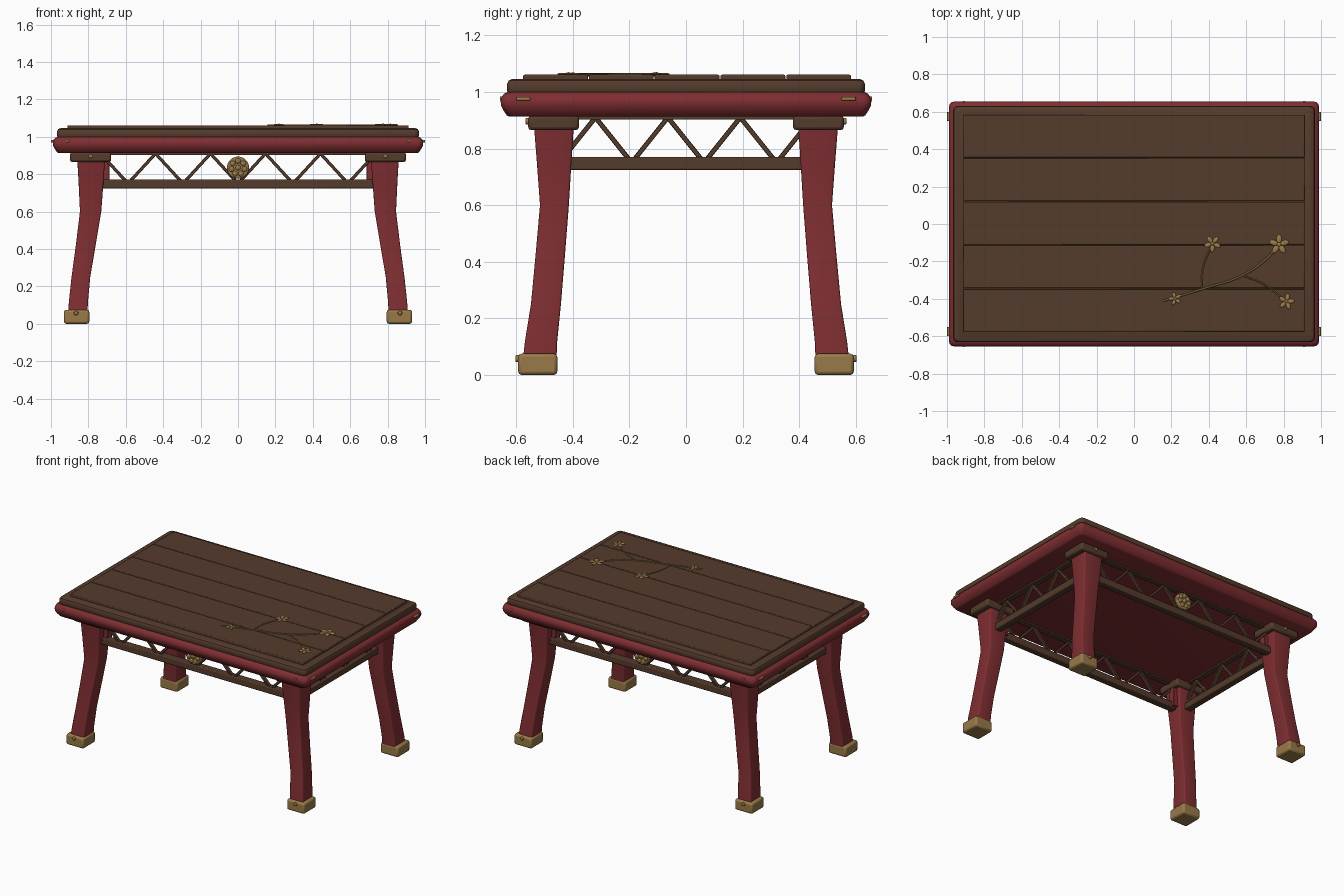
import bpy, bmesh, math
from mathutils import Vector, Matrix

if "Cube" in bpy.data.objects:
    bpy.data.objects.remove(bpy.data.objects["Cube"])


def mat(name, c):
    m = bpy.data.materials.new(name)
    m.diffuse_color = (*c, 1)
    m.use_nodes = True
    m.node_tree.nodes["Principled BSDF"].inputs["Base Color"].default_value = m.diffuse_color
    return m


RED = mat("red lacquer", (0.21, 0.027, 0.031))
WOOD = mat("dark wood", (0.09, 0.044, 0.025))
BRASS = mat("brass", (0.32, 0.195, 0.065))
DULL = mat("dull gold", (0.19, 0.12, 0.045))


def finish(bm, name, m, bevel=0.0, seg=2):
    bmesh.ops.recalc_face_normals(bm, faces=bm.faces[:])
    me = bpy.data.meshes.new(name)
    bm.to_mesh(me)
    bm.free()
    ob = bpy.data.objects.new(name, me)
    bpy.context.collection.objects.link(ob)
    me.materials.append(m)
    if bevel:
        b = ob.modifiers.new("bevel", 'BEVEL')
        b.width, b.segments, b.limit_method = bevel, seg, 'ANGLE'
    bpy.ops.object.select_all(action='DESELECT')
    ob.select_set(True)
    bpy.context.view_layer.objects.active = ob
    bpy.ops.object.shade_smooth_by_angle(angle=math.radians(35))
    return ob


def box(name, m, c, size, bevel=0.006):
    bm = bmesh.new()
    bmesh.ops.create_cube(bm, size=1)
    for v in bm.verts:
        v.co = Vector(c) + Vector(a * b for a, b in zip(v.co, size))
    return finish(bm, name, m, bevel)


def loft(name, m, sections, r):
    """Rounded-rectangle sections: (z, centre x, centre y, half x, half y)."""
    bm = bmesh.new()
    rings = []
    for z, cx, cy, hx, hy in sections:
        ring = []
        for q, (sx, sy) in enumerate(((1, 1), (-1, 1), (-1, -1), (1, -1))):
            for k in range(4):
                a = math.radians(90 * q + 30 * k)
                ring.append(bm.verts.new((cx + sx * (hx - r) + r * math.cos(a),
                                          cy + sy * (hy - r) + r * math.sin(a), z)))
        rings.append(ring)
    for a, b in zip(rings, rings[1:]):
        for i in range(16):
            bm.faces.new((a[i], a[(i + 1) % 16], b[(i + 1) % 16], b[i]))
    bm.faces.new(rings[0])
    bm.faces.new(rings[-1])
    return finish(bm, name, m)


def bar_between(bm, a, b, w, d):
    """Square strut from a to b."""
    a, b = Vector(a), Vector(b)
    rot = (b - a).to_track_quat('Z', 'Y').to_matrix().to_4x4()
    side = abs((b - a).x) > abs((b - a).y)
    sc = (w, d, (b - a).length)
    if abs((rot @ Vector((1, 0, 0)))[1 if side else 0]) > 0.7:
        sc = (d, w, sc[2])
    bmesh.ops.create_cube(bm, size=1, matrix=Matrix.Translation((a + b) / 2) @ rot @ Matrix.Diagonal((*sc, 1)))


def pin(name, c, axis, r, length):
    bm = bmesh.new()
    rot = Matrix.Rotation(math.pi / 2, 4, 'X' if axis == 'y' else 'Y')
    bmesh.ops.create_cone(bm, cap_ends=True, segments=12, radius1=r, radius2=r, depth=length,
                          matrix=Matrix.Translation(c) @ rot)
    return finish(bm, name, BRASS, r * 0.35)


# table top: red moulded frame, wood slab, five planks
loft("top_frame", RED, [(z, 0, 0, 0.99 - i, 0.655 - i) for z, i in
     ((0.913, 0.03), (0.917, 0.022), (0.935, 0.010), (0.952, 0.001), (0.968, 0), (0.982, 0.003), (0.994, 0.012), (1.002, 0.03))], 0.03)
loft("top_slab", WOOD, [(z, 0, 0, 0.967 - i, 0.632 - i) for z, i in
     ((0.995, 0.004), (1.003, 0), (1.03, 0), (1.04, 0.005), (1.046, 0.018))], 0.025)
for k in range(5):
    box(f"plank_{k+1}", WOOD, (0, (k - 2) * 0.2325 + 0.004, 1.05), (1.825, 0.229, 0.022), 0.005)

# legs, with caps, feet and pins, at the four corners
for sx, xn in ((-1, "left"), (1, "right")):
    for sy, yn in ((-1, "front"), (1, "back")):
        n = f"{yn}_{xn}_"
        loft(n + "leg", RED, [(z, sx * x, sy * y, hx, hy) for z, x, y, hx, hy in
             ((0.03, 0.859, 0.519, 0.052, 0.060), (0.12, 0.853, 0.512, 0.051, 0.057), (0.25, 0.840, 0.495, 0.050, 0.053),
              (0.42, 0.814, 0.480, 0.053, 0.052), (0.6, 0.788, 0.465, 0.057, 0.051), (0.75, 0.786, 0.466, 0.066, 0.061),
              (0.89, 0.785, 0.467, 0.075, 0.071))], 0.008)
        box(n + "leg_cap", WOOD, (sx * 0.788, sy * 0.468, 0.891), (0.22, 0.18, 0.052), 0.012)
        box(n + "foot", BRASS, (sx * 0.863, sy * 0.524, 0.0375), (0.136, 0.138, 0.075), 0.012)
        box(n + "post", RED, (sx * 0.71, sy * 0.45, 0.82), (0.045, 0.05, 0.17), 0.003)
        pin(n + "cap_pin", (sx * 0.788, sy * 0.56, 0.897), 'y', 0.012, 0.015)
        pin(n + "foot_pin", (sx * 0.866, sy * 0.595, 0.058), 'y', 0.013, 0.016)
        pin(n + "frame_pin", (sx * 0.91, sy * 0.652, 0.977), 'y', 0.008, 0.012)
        box(n + "side_plate", BRASS, (sx * 0.99, sy * 0.575, 0.976), (0.02, 0.05, 0.013), 0.004)

# lattice aprons: rails and zigzag struts
for s, n in ((-1, "front"), (1, "back")):
    y = s * 0.468
    box(n + "_lower_rail", WOOD, (0, y, 0.7475), (1.5, 0.05, 0.047))
    box(n + "_upper_rail", WOOD, (0, y, 0.91), (1.5, 0.04, 0.016), 0.003)
    bm = bmesh.new()
    for k in range(10):
        z = (0.91, 0.75)
        bar_between(bm, (-0.735 + k * 0.147, y, z[k % 2]), (-0.588 + k * 0.147, y, z[1 - k % 2]), 0.017, 0.024)
    finish(bm, n + "_lattice", WOOD, 0.002, 1)
for s, n in ((-1, "left"), (1, "right")):
    x = s * 0.788
    box(n + "_lower_rail", WOOD, (x, 0, 0.7475), (0.05, 0.86, 0.047))
    box(n + "_upper_rail", WOOD, (x, 0, 0.91), (0.04, 0.86, 0.016), 0.003)
    bm = bmesh.new()
    for k in range(7):
        z = (0.75, 0.91)
        bar_between(bm, (x, -0.448 + k * 0.128, z[k % 2]), (x, -0.32 + k * 0.128, z[1 - k % 2]), 0.017, 0.024)
    finish(bm, n + "_lattice", WOOD, 0.002, 1)

# round medallions with a flower of seven bosses
for s, n in ((-1, "front"), (1, "back")):
    y = s * 0.485
    bm = bmesh.new()
    rot = Matrix.Rotation(math.pi / 2, 4, 'X')
    bmesh.ops.create_cone(bm, cap_ends=True, segments=32, radius1=0.059, radius2=0.059, depth=0.03,
                          matrix=Matrix.Translation((0, y, 0.835)) @ rot)
    finish(bm, n + "_medallion", BRASS, 0.006)
    bm = bmesh.new()
    for k in range(8):
        a, d = k * math.tau / 7, (0.036 if k < 7 else 0)
        bmesh.ops.create_uvsphere(bm, u_segments=12, v_segments=8, radius=0.0145, matrix=Matrix.Translation(
            (d * math.sin(a), y + s * 0.015, 0.835 + d * math.cos(a))) @ Matrix.Diagonal((1, 0.5, 1, 1)))
    finish(bm, n + "_medallion_bosses", BRASS)


# blossom branch inlaid on the top
def twig(name, pts, r):
    cu = bpy.data.curves.new(name, 'CURVE')
    cu.dimensions, cu.bevel_depth, cu.bevel_resolution, cu.resolution_u = '3D', r, 2, 6
    sp = cu.splines.new('BEZIER')
    sp.bezier_points.add(len(pts) - 1)
    for p, (x, y) in zip(sp.bezier_points, pts):
        p.co = (x, y, 1.061)
        p.handle_left_type = p.handle_right_type = 'AUTO'
    cu.materials.append(DULL)
    ob = bpy.data.objects.new(name, cu)
    bpy.context.collection.objects.link(ob)


twig("branch", ((0.16, -0.41), (0.375, -0.345), (0.58, -0.275), (0.71, -0.185), (0.775, -0.11)), 0.0055)
twig("upper_twig", ((0.36, -0.348), (0.37, -0.23), (0.42, -0.105)), 0.004)
twig("lower_twig", ((0.58, -0.275), (0.69, -0.32), (0.815, -0.415)), 0.004)

for i, (x, y, r, t) in enumerate(((0.775, -0.11, 0.052, 0.3), (0.42, -0.105, 0.044, 0.9),
                                  (0.815, -0.415, 0.042, 0.1), (0.22, -0.4, 0.034, 0.6))):
    bm = bmesh.new()
    for k in range(5):
        M = Matrix.Translation((x, y, 1.063)) @ Matrix.Rotation(t + k * math.tau / 5, 4, 'Z') @ \
            Matrix.Translation((r * 0.58, 0, 0)) @ Matrix.Diagonal((r * 0.44, r * 0.27, 0.005, 1))
        bmesh.ops.create_uvsphere(bm, u_segments=14, v_segments=8, radius=1, matrix=M)
    bmesh.ops.create_uvsphere(bm, u_segments=12, v_segments=8, radius=1, matrix=Matrix.Translation(
        (x, y, 1.064)) @ Matrix.Diagonal((r * 0.22, r * 0.22, 0.006, 1)))
    finish(bm, f"blossom_{i+1}", BRASS)
